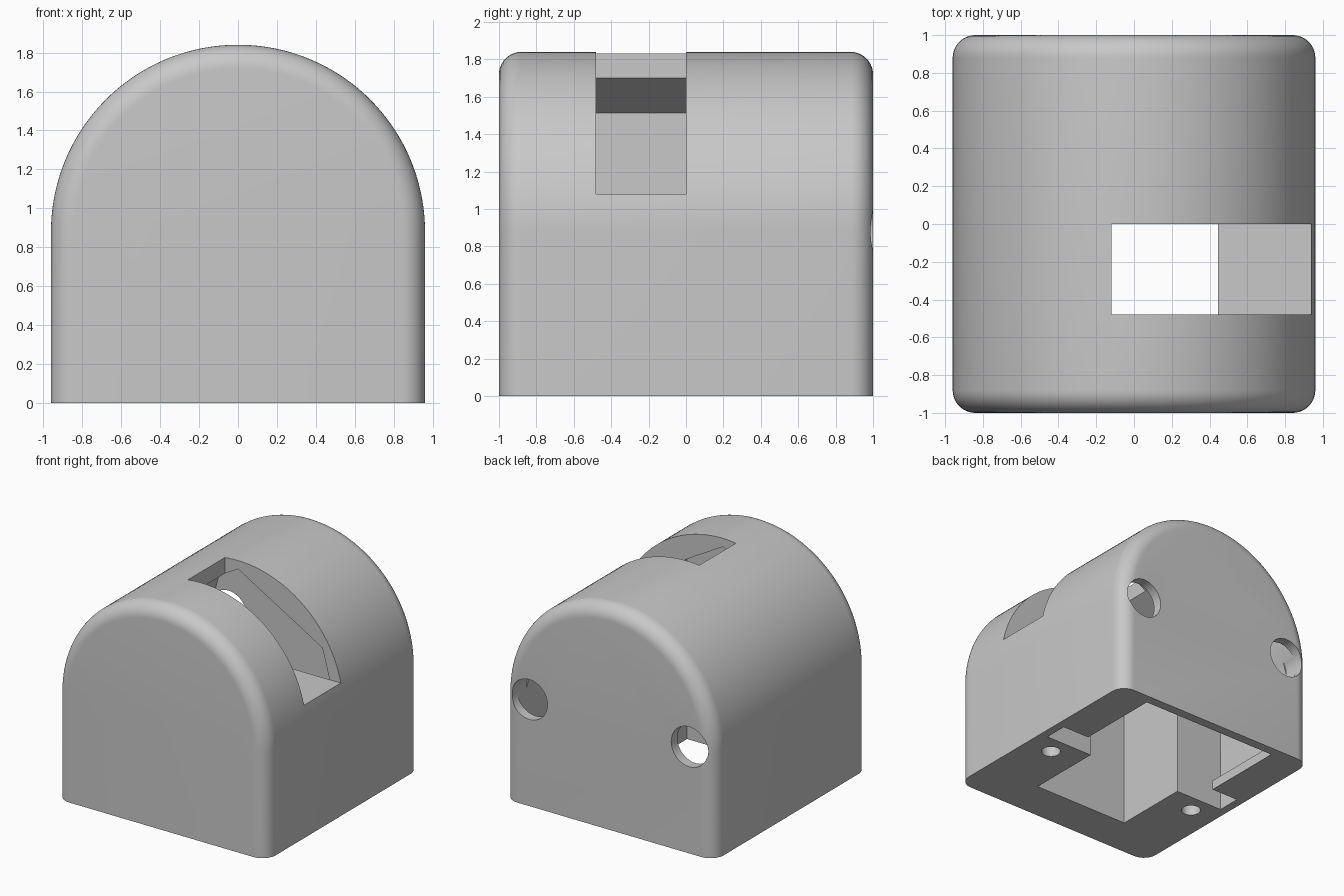
import bpy, bmesh, math

if "Cube" in bpy.data.objects:
    bpy.data.objects.remove(bpy.data.objects["Cube"], do_unlink=True)

HALF, CENTRE, FILLET, INNER = 0.96, 0.88, 0.12, 0.89
BACK, LIP = 0.92, 0.08

grey = bpy.data.materials.new("light grey")
grey.diffuse_color = (0.58, 0.58, 0.58, 1)
grey.use_nodes = True
grey.node_tree.nodes["Principled BSDF"].inputs["Base Color"].default_value = (0.58, 0.58, 0.58, 1)


def loft(name, loops):
    """Closed solid through matching loops of points."""
    bm = bmesh.new()
    rings = [[bm.verts.new(p) for p in loop] for loop in loops]
    for a, b in zip(rings, rings[1:]):
        for i in range(len(a)):
            j = (i + 1) % len(a)
            bm.faces.new((a[i], a[j], b[j], b[i]))
    bm.faces.new(rings[0])
    bm.faces.new(rings[-1])
    bmesh.ops.recalc_face_normals(bm, faces=bm.faces)
    mesh = bpy.data.meshes.new(name)
    bm.to_mesh(mesh)
    bm.free()
    obj = bpy.data.objects.new(name, mesh)
    bpy.context.collection.objects.link(obj)
    mesh.materials.append(grey)
    return obj


def prism(name, profile, y0, y1):
    return loft(name, [[(x, y, z) for x, z in profile] for y in (y0, y1)])


def box(name, x0, x1, y0, y1, z0, z1):
    return prism(name, [(x0, z0), (x1, z0), (x1, z1), (x0, z1)], y0, y1)


def circle(r, n=48):
    return [(r * math.cos(2 * math.pi * i / n), r * math.sin(2 * math.pi * i / n)) for i in range(n)]


def arch(inset, y, n=72):
    r = HALF - inset
    arc = [(r * math.cos(math.pi * i / n), y, CENTRE + r * math.sin(math.pi * i / n)) for i in range(n + 1)]
    return [(r, y, 0)] + arc + [(-r, y, 0)]


# Arched body with rounded front and back rims
steps = [math.pi / 2 * i / 10 for i in range(11)]
rim = [(FILLET * (1 - math.sin(a)), 1 - FILLET * (1 - math.cos(a))) for a in steps]
body = loft("arched_housing", [arch(d, -y) for d, y in rim] + [arch(d, y) for d, y in reversed(rim)])

# Rear chamber with faceted roof, open to the narrower front chamber
apex = CENTRE + INNER
knee_x, knee_z = INNER * math.cos(math.pi / 6), CENTRE + INNER / 2
rear = [(-INNER, LIP), (INNER, LIP), (INNER, CENTRE), (knee_x, knee_z),
        (0, apex), (-knee_x, knee_z), (-INNER, CENTRE)]
w = 0.445
shoulder = apex - w * math.tan(math.pi / 6)
front = [(-w, -0.1), (w, -0.1), (w, shoulder), (0, apex), (-w, shoulder)]
cutters = [
    prism("rear_chamber", rear, 0, BACK),
    box("rear_opening", -0.64, 0.64, 0, BACK, -0.1, 0.3),
    box("side_notches", -INNER, INNER, 0, 0.2, -0.1, 0.3),
    prism("front_chamber", front, -0.65, 0),
    box("top_slot", -0.12, 1.2, -0.48, 0, 1.08, 2.2),
]

# Round cable holes in the back and screw holes underneath
for s in (-1, 1):
    cutters.append(prism("cable_hole", [(s * 0.73 + x, CENTRE + z) for x, z in circle(0.165)], 0.8, 1.1))
    cutters.append(loft("screw_hole", [[(s * 0.72 + x, y - 0.16, z) for x, y in circle(0.075, 32)]
                                       for z in (-0.1, 0.5)]))

bpy.context.view_layer.objects.active = body
for cutter in cutters:
    cutter.hide_render = True
    mod = body.modifiers.new(cutter.name, "BOOLEAN")
    mod.operation, mod.solver, mod.object = "DIFFERENCE", "EXACT", cutter
    bpy.ops.object.modifier_apply(modifier=mod.name)
    bpy.data.objects.remove(cutter, do_unlink=True)

# Smooth curves, crisp cut edges
bpy.ops.object.select_all(action="DESELECT")
body.select_set(True)
bpy.ops.object.shade_smooth_by_angle(angle=math.radians(25))
